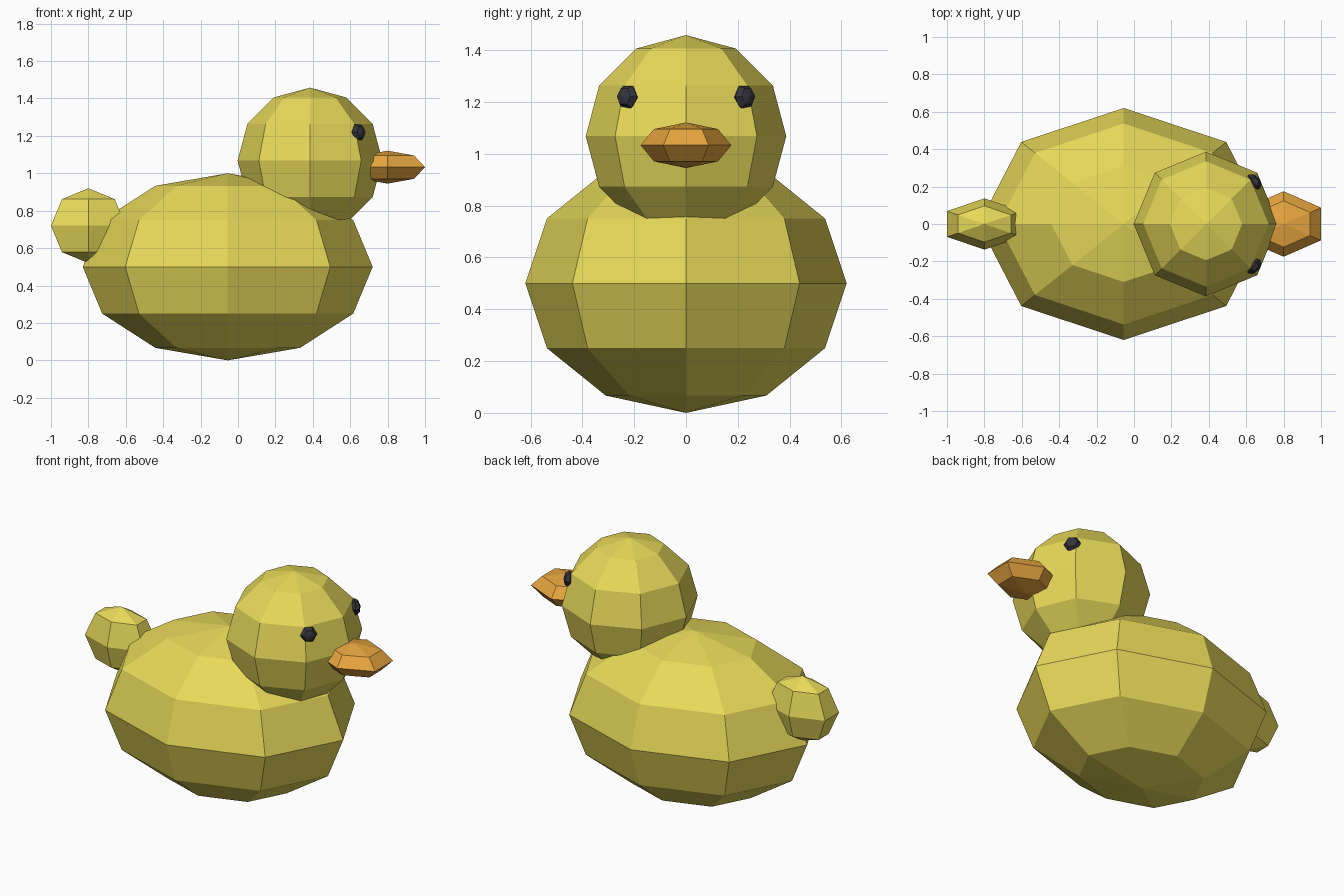
import bpy
import bmesh
from math import cos, pi
from mathutils import Matrix, Vector

if "Cube" in bpy.data.objects:
    bpy.data.objects.remove(bpy.data.objects["Cube"], do_unlink=True)


def make_material(name, rgb):
    mat = bpy.data.materials.new(name)
    mat.use_nodes = True
    color = (*rgb, 1)
    mat.diffuse_color = color
    mat.node_tree.nodes["Principled BSDF"].inputs["Base Color"].default_value = color
    return mat


def faceted_ball(name, mat, center, radii, segments, rings, rotation=None):
    """Flat-shaded ellipsoid with its poles along its own z axis."""
    bm = bmesh.new()
    bmesh.ops.create_uvsphere(bm, u_segments=segments, v_segments=rings, radius=1)
    turn = rotation or Matrix.Identity(4)
    bm.transform(turn @ Matrix.Diagonal((*radii, 1)))
    mesh = bpy.data.meshes.new(name)
    bm.to_mesh(mesh)
    bm.free()
    mesh.materials.append(mat)
    obj = bpy.data.objects.new(name, mesh)
    obj.location = center
    bpy.context.collection.objects.link(obj)
    return obj


yellow = make_material("duckling yellow", (0.80, 0.69, 0.10))
orange = make_material("beak orange", (0.80, 0.38, 0.05))
black = make_material("eye black", (0.035, 0.035, 0.045))

# Body and head
faceted_ball("body", yellow, (-0.055, 0, 0.5), (0.775, 0.62, 0.5), 8, 6)
faceted_ball("head", yellow, (0.385, 0, 1.068), (0.387, 0.387, 0.39), 8, 6)

# Tail and beak are six-sided, with a corner at each side
hex_length = 0.2 / cos(pi / 6)
faceted_ball("tail", yellow, (-0.8, 0, 0.72), (hex_length, 0.137, 0.2), 6, 4)
faceted_ball("beak", orange, (0.8, 0, 1.033), (hex_length, 0.175, 0.088), 6, 4)

# Eyes, each with its pole facing outward from the head
for side, name in ((1, "left_eye"), (-1, "right_eye")):
    outward = Vector((0.75, 0.66 * side, 0.1))
    turn = outward.to_track_quat("Z", "Y").to_matrix().to_4x4()
    turn = turn @ Matrix.Rotation(pi / 6, 4, "Z")
    faceted_ball(name, black, (0.642, 0.226 * side, 1.219), (0.049, 0.049, 0.032), 6, 4, turn)
